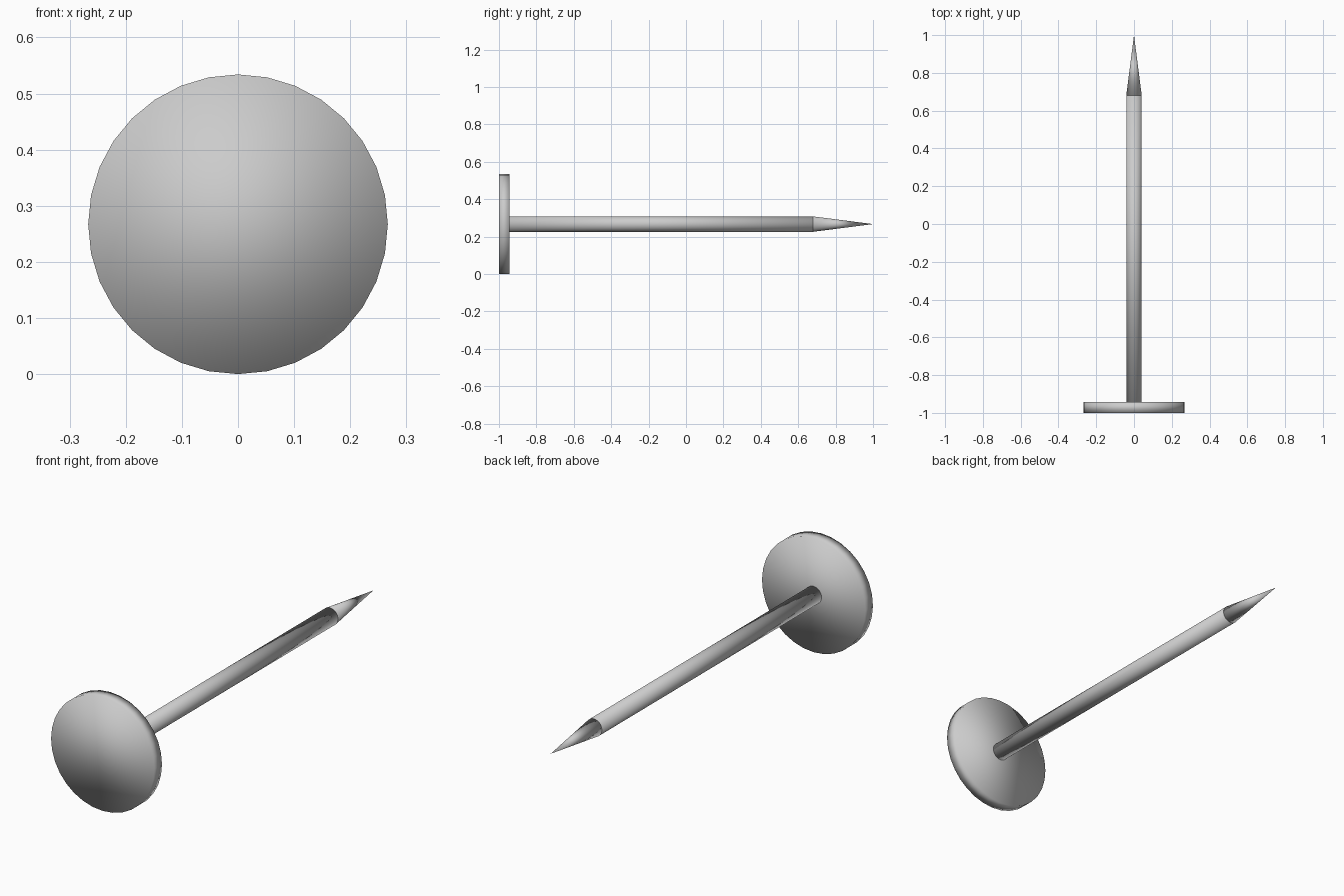
import bpy, math

if "Cube" in bpy.data.objects:
    bpy.data.objects.remove(bpy.data.objects["Cube"])

SIDES = 32
HEAD_R, SHAFT_R = 0.267, 0.041


def round_part(name, y0, y1, r0, r1):
    """Round part along the y axis, radius r0 at y0 and r1 at y1."""
    bpy.ops.mesh.primitive_cone_add(
        vertices=SIDES, radius1=r0, radius2=r1, depth=y1 - y0,
        location=(0, (y0 + y1) / 2, HEAD_R),
        rotation=(-math.pi / 2, 0, 0))
    ob = bpy.context.object
    ob.name = name
    bpy.ops.object.transform_apply(location=False, rotation=True, scale=True)
    bpy.ops.object.shade_smooth()
    return ob


# Flat disc head
round_part("nail_head", -1.0, -0.943, HEAD_R, HEAD_R)
# Straight shaft
round_part("nail_shaft", -0.943, 0.68, SHAFT_R, SHAFT_R)
# Pointed tip
round_part("nail_tip", 0.68, 1.0, SHAFT_R, 0)
